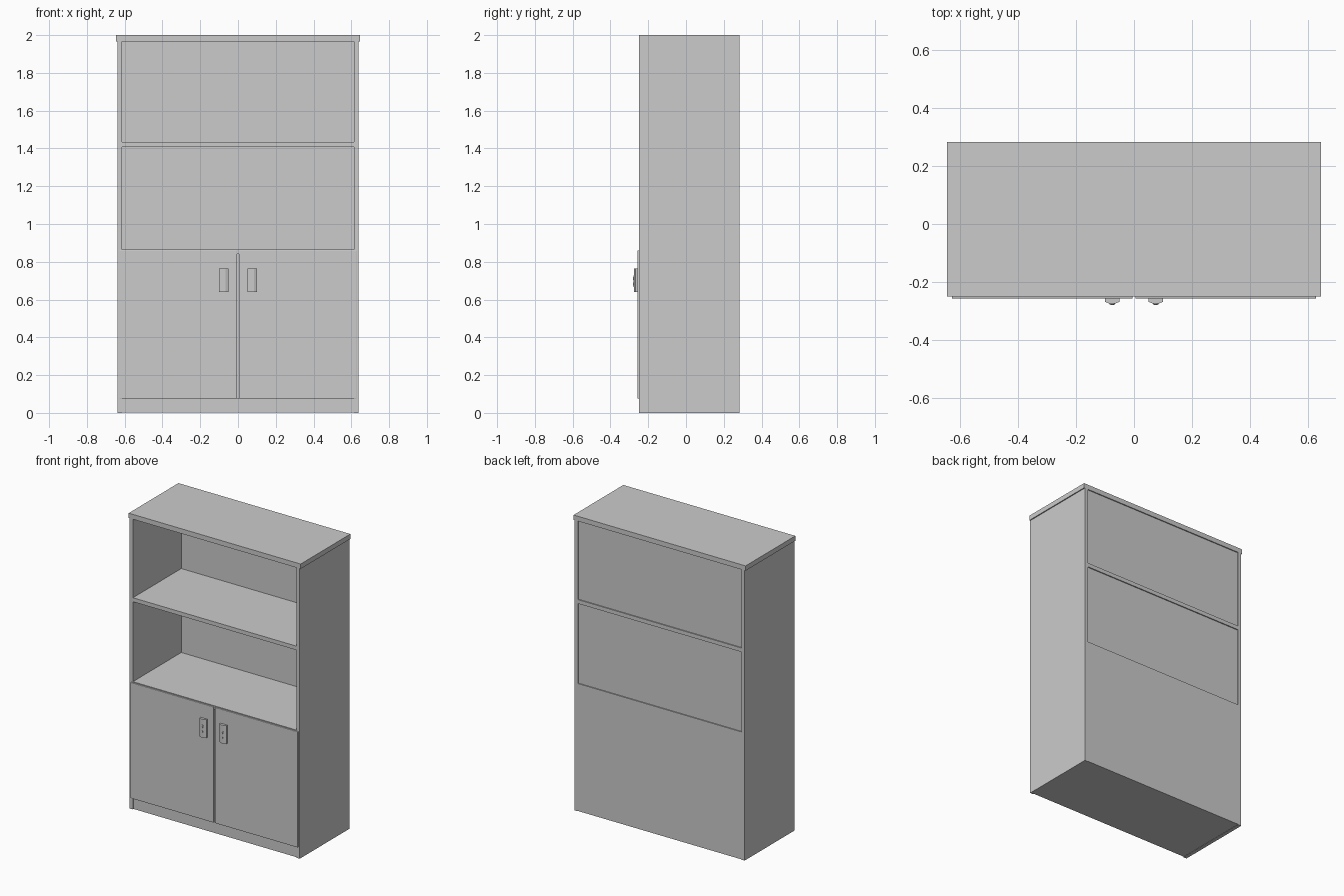
import bpy, bmesh, math
from mathutils import Matrix, Vector

if "Cube" in bpy.data.objects:
    bpy.data.objects.remove(bpy.data.objects["Cube"])


def finish(name, bm):
    bmesh.ops.recalc_face_normals(bm, faces=bm.faces)
    me = bpy.data.meshes.new(name)
    bm.to_mesh(me)
    bm.free()
    ob = bpy.data.objects.new(name, me)
    bpy.context.collection.objects.link(ob)
    return ob


def box(name, x, y, z, bevel=0.0):
    bm = bmesh.new()
    size = [b - a for a, b in (x, y, z)]
    mid = [(a + b) / 2 for a, b in (x, y, z)]
    bmesh.ops.create_cube(bm, size=1, matrix=Matrix.Translation(mid) @ Matrix.Diagonal((*size, 1)))
    ob = finish(name, bm)
    if bevel:
        m = ob.modifiers.new("edge", 'BEVEL')
        m.width, m.segments = bevel, 2
    return ob


def prism(name, points, offset):
    """Extrude a closed 3D outline along offset."""
    bm = bmesh.new()
    face = bm.faces.new([bm.verts.new(p) for p in points])
    ext = bmesh.ops.extrude_face_region(bm, geom=[face])
    bmesh.ops.translate(bm, vec=Vector(offset),
                        verts=[v for v in ext["geom"] if isinstance(v, bmesh.types.BMVert)])
    return finish(name, bm)


FRONT, BACK = -0.25, 0.283
IN, OUT = 0.613, 0.638

# Carcass: top, shelves, bottom, plinth and backs
box("top_board", (-0.645, 0.645), (FRONT, BACK), (1.967, 2.0))
box("middle_shelf", (-IN, IN), (FRONT, BACK), (1.408, 1.435))
box("cupboard_top", (-IN, IN), (FRONT, BACK), (0.84, 0.866))
box("bottom_board", (-IN, IN), (FRONT + 0.005, BACK), (0.002, 0.03))
box("plinth", (-IN - 0.008, IN + 0.008), (FRONT + 0.004, FRONT + 0.03), (0.002, 0.075))
box("upper_back", (-IN, IN), (0.268, 0.276), (0.86, 1.97))
box("cupboard_back", (-IN, IN), (0.268, BACK), (0.002, 0.86))

for s, side in ((-1, "left"), (1, "right")):
    box(f"{side}_side", sorted((s * IN, s * OUT)), (FRONT, BACK), (0, 1.967))

    # Door, slightly proud of the carcass
    box(f"{side}_door", sorted((s * 0.005, s * 0.628)), (-0.257, -0.235), (0.075, 0.86), 0.003)

    # Handle plate with chamfered front
    cx = s * 0.075
    outline = [(-0.025, -0.254), (0.025, -0.254), (0.025, -0.268),
               (0.009, -0.275), (-0.009, -0.275), (-0.025, -0.268)]
    prism(f"{side}_handle", [(cx + x, y, 0.64) for x, y in outline], (0, 0, 0.125))

    # Rounded lock plate on the handle
    r, half = 0.009, 0.022
    capsule = []
    for i in range(18):
        a = math.pi * (i if i < 9 else i - 1) / 8
        dz = half if i < 9 else -half
        capsule.append((cx + r * math.cos(a), -0.274, 0.697 + dz + r * math.sin(a)))
    prism(f"{side}_lock_plate", capsule, (0, -0.003, 0))

    # Two small lock studs
    for n, z in (("lower", 0.682), ("upper", 0.712)):
        ring = [(cx + 0.006 * math.cos(k * math.pi / 6), -0.276,
                 z + 0.008 * math.sin(k * math.pi / 6)) for k in range(12)]
        prism(f"{side}_{n}_lock_stud", ring, (0, -0.004, 0))
